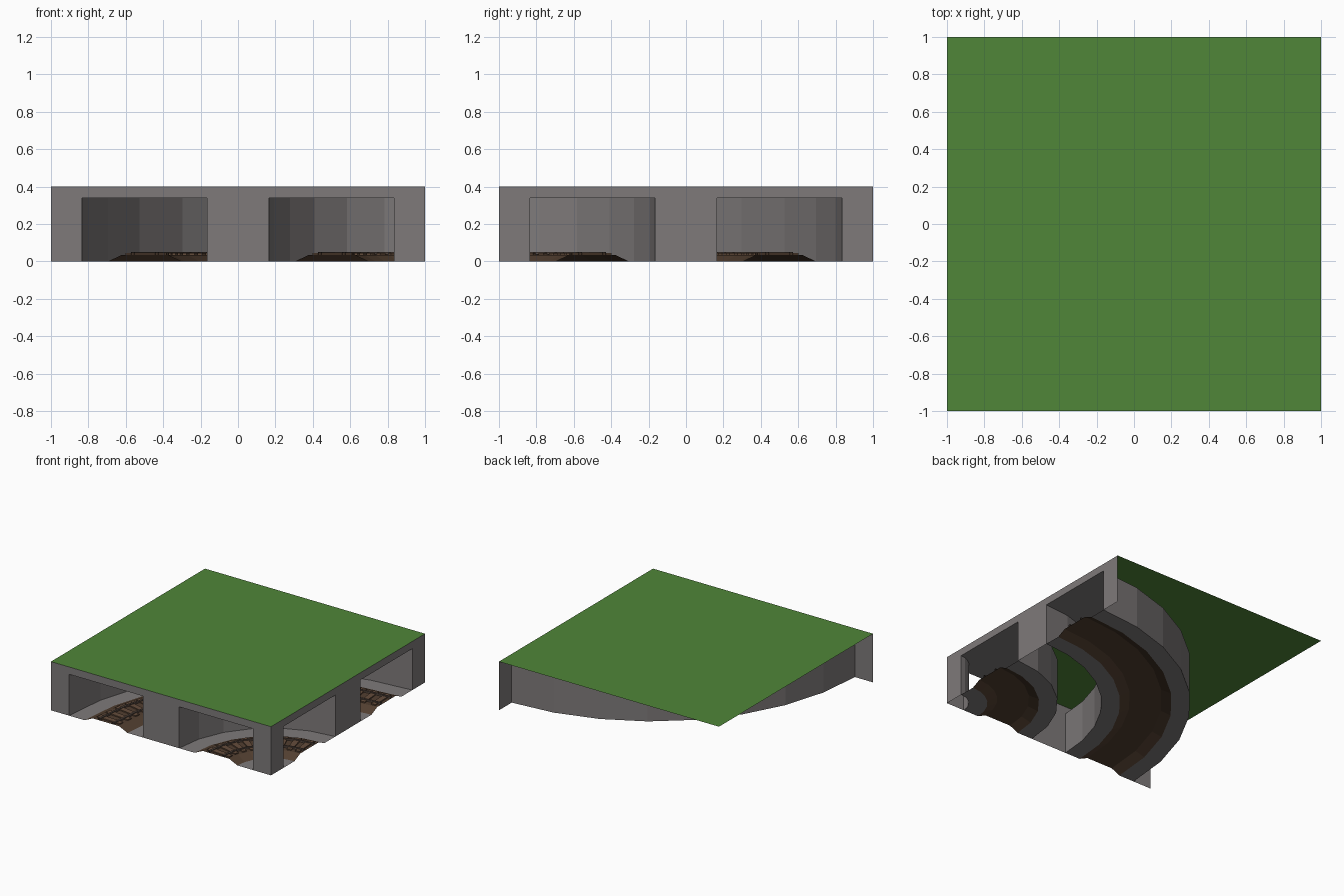
import bpy, bmesh, math

if "Cube" in bpy.data.objects:
    bpy.data.objects.remove(bpy.data.objects["Cube"])

# Corner tunnel tile: both tracks turn around the corner (1, -1)
H, DOOR = 0.40, 0.34
HALF = 0.335          # half tunnel width


def material(name, rgb):
    m = bpy.data.materials.new(name)
    m.diffuse_color = (*rgb, 1)
    m.use_nodes = True
    m.node_tree.nodes["Principled BSDF"].inputs["Base Color"].default_value = m.diffuse_color
    return m


STONE = material("stone", (0.21, 0.195, 0.195))
GRASS = material("grass", (0.08, 0.24, 0.04))
BALLAST = material("ballast", (0.085, 0.05, 0.03))
WOOD = material("wood", (0.13, 0.075, 0.045))
STEEL = material("steel", (0.10, 0.07, 0.055))


def polar(r, a, z):
    return (1 - r * math.cos(a), -1 + r * math.sin(a), z)


def finish(name, bm, mat):
    bmesh.ops.remove_doubles(bm, verts=bm.verts, dist=1e-5)
    me = bpy.data.meshes.new(name)
    bm.to_mesh(me)
    bm.free()
    me.materials.append(mat)
    ob = bpy.data.objects.new(name, me)
    bpy.context.collection.objects.link(ob)
    return ob


def quad(bm, pts):
    bm.faces.new([bm.verts.new(p) for p in pts])


def sweep(bm, profile, n):
    """Sweep an (r, z) polyline through the quarter turn in n flat steps."""
    for i in range(n):
        a, b = (math.pi / 2 * k / n for k in (i, i + 1))
        for (r0, z0), (r1, z1) in zip(profile, profile[1:]):
            quad(bm, [polar(r0, a, z0), polar(r0, b, z0),
                      polar(r1, b, z1), polar(r1, a, z1)])


# Grass roof sheet
bm = bmesh.new()
quad(bm, [(-1, -1, H), (1, -1, H), (1, 1, H), (-1, 1, H)])
finish("grass_roof", bm, GRASS)

# Two portal walls, each with two openings
cuts = [-1, -0.5 - HALF, -0.5 + HALF, 0.5 - HALF, 0.5 + HALF, 1]
for name, place in (("front_portal", lambda t, z: (t, -1, z)),
                    ("right_portal", lambda t, z: (1, t, z))):
    bm = bmesh.new()
    for i, (a, b) in enumerate(zip(cuts, cuts[1:])):
        spans = [(DOOR, H)] if i % 2 else [(0, DOOR), (DOOR, H)]
        for lo, hi in spans:
            quad(bm, [place(a, lo), place(b, lo), place(b, hi), place(a, hi)])
    finish(name, bm, STONE)

# Tunnels and tracks: radius, arc steps, sleeper count
for label, R, n, sleepers in (("inner", 0.5, 6, 9), ("outer", 1.5, 8, 24)):
    # Walls and ceiling with a ledge along each side of the track
    bm = bmesh.new()
    sweep(bm, [(R - 0.195, 0), (R - HALF, 0), (R - HALF, DOOR),
               (R + HALF, DOOR), (R + HALF, 0), (R + 0.195, 0)], n)
    finish(label + "_tunnel", bm, STONE)

    # Hollow ballast bank
    bm = bmesh.new()
    sweep(bm, [(R + 0.195, 0), (R + 0.12, 0.035),
               (R - 0.12, 0.035), (R - 0.195, 0)], n)
    finish(label + "_ballast", bm, BALLAST)

    # Rails
    bm = bmesh.new()
    for side in (-1, 1):
        c = R + side * 0.065
        sweep(bm, [(c + 0.008, 0.036), (c + 0.008, 0.05),
                   (c - 0.008, 0.05), (c - 0.008, 0.036)], n)
    finish(label + "_rails", bm, STEEL)

    # Sleepers, placed along the flat-sided arc
    bm = bmesh.new()
    step = math.pi / 2 / n
    for k in range(sleepers):
        a = math.pi / 2 * (k + 0.5) / sleepers
        # radius shrink of a chord at this angle
        f = math.cos(step / 2) / math.cos(a % step - step / 2)
        w = 0.022 / R
        ring = [polar(R * f + s * 0.105, a + t * w, 0)
                for s, t in ((-1, -1), (1, -1), (1, 1), (-1, 1))]
        top = [(x, y, 0.044) for x, y, _ in ring]
        low = [(x, y, 0.035) for x, y, _ in ring]
        quad(bm, top)
        for i in range(4):
            j = (i + 1) % 4
            quad(bm, [low[i], low[j], top[j], top[i]])
    bmesh.ops.recalc_face_normals(bm, faces=bm.faces)
    finish(label + "_sleepers", bm, WOOD)
